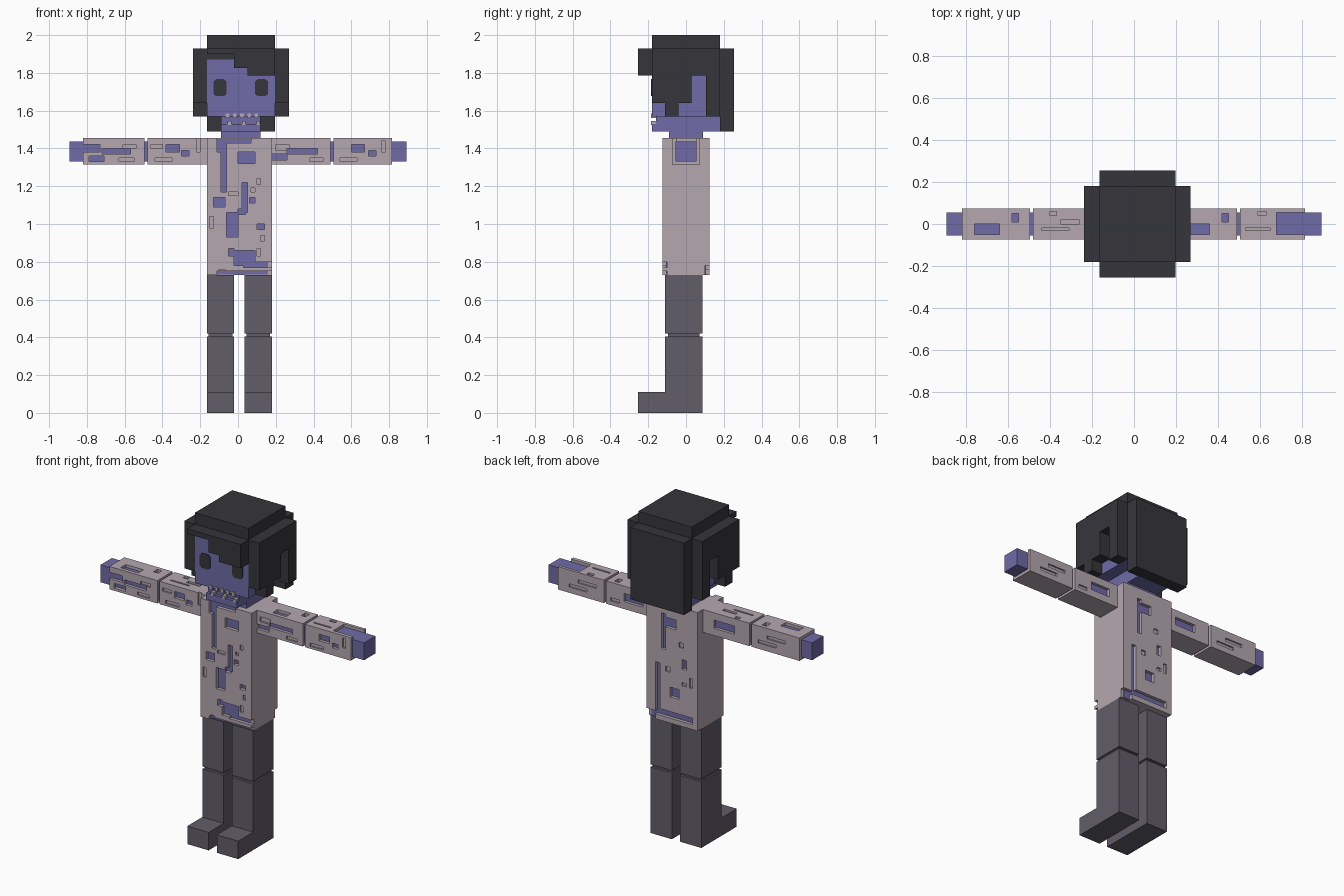
import bpy
import bmesh
import math
from mathutils import Vector

start_cube = bpy.data.objects.get("Cube")
if start_cube:
    bpy.data.objects.remove(start_cube, do_unlink=True)


def make_material(name, color):
    mat = bpy.data.materials.new(name)
    mat.use_nodes = True
    mat.diffuse_color = (*color, 1)
    mat.node_tree.nodes["Principled BSDF"].inputs["Base Color"].default_value = (*color, 1)
    return mat


SKIN = make_material("violet skin", (.16, .145, .39))
CLOTH = make_material("pale mauve cloth", (.46, .39, .43))
HAIR = make_material("charcoal hair", (.037, .036, .042))
TROUSERS = make_material("grey trousers", (.12, .11, .142))


def add_box(bm, x, y, z):
    """Add a box given as (low, high) pairs on each axis."""
    corners = bmesh.ops.create_cube(bm, size=1)["verts"]
    for v in corners:
        v.co = Vector(pair[0] if c < 0 else pair[1] for c, pair in zip(v.co, (x, y, z)))


def finish(bm, name, mat):
    mesh = bpy.data.meshes.new(name)
    bmesh.ops.recalc_face_normals(bm, faces=bm.faces)
    bm.to_mesh(mesh)
    bm.free()
    mesh.materials.append(mat)
    obj = bpy.data.objects.new(name, mesh)
    bpy.context.scene.collection.objects.link(obj)
    return obj


def box(name, mat, x, y, z):
    bm = bmesh.new()
    add_box(bm, x, y, z)
    return finish(bm, name, mat)


def prism(name, mat, outline, axis, low, high):
    """Extrude an outline along x (outline in y, z) or y (outline in x, z)."""
    bm = bmesh.new()
    place = (lambda a, b: (low, a, b)) if axis == "x" else (lambda a, b: (a, low, b))
    face = bm.faces.new([bm.verts.new(place(a, b)) for a, b in outline])
    moved = bmesh.ops.extrude_face_region(bm, geom=[face])["geom"]
    shift = Vector((1, 0, 0) if axis == "x" else (0, 1, 0)) * (high - low)
    bmesh.ops.translate(bm, vec=shift, verts=[g for g in moved if isinstance(g, bmesh.types.BMVert)])
    return finish(bm, name, mat)


def cut_holes(obj, bounds, holes, slots):
    """Cut tears down to the skin, and shallow slots, into a cloth box."""
    bm = bmesh.new()
    (ylo, yhi), ztop = bounds
    for rows, depth in ((holes, .024), (slots, .01)):
        for side, *row in rows:
            a, b, c, d = (n / 100 for n in row)
            if side == "front":
                add_box(bm, (a, b), (ylo - .02, ylo + depth), (c, d))
            elif side == "back":
                add_box(bm, (a, b), (yhi - depth, yhi + .02), (c, d))
            else:
                add_box(bm, (a, b), (c, d), (ztop - depth, ztop + .02))
    cutter = finish(bm, "tear_cutter", CLOTH)
    cutter.hide_render = True
    mod = obj.modifiers.new("tears", "BOOLEAN")
    mod.operation, mod.solver, mod.object = "DIFFERENCE", "EXACT", cutter
    mod.use_self = True
    graph = bpy.context.evaluated_depsgraph_get()
    cut = bpy.data.meshes.new_from_object(obj.evaluated_get(graph))
    obj.modifiers.clear()
    obj.data = cut
    bpy.data.objects.remove(cutter, do_unlink=True)


F, B, T = "front", "back", "top"

# Head, jaw and neck
HEAD_X, HEAD_Y, JAW_X = (-.165, .197), (-.18, .18), (-.09, .12)
box("head", SKIN, HEAD_X, HEAD_Y, (1.57, 1.87))
box("jaw", SKIN, JAW_X, HEAD_Y, (1.49, 1.53))
box("mouth_inside", SKIN, JAW_X, (-.16, .18), (1.52, 1.58))
box("neck", SKIN, JAW_X, (-.09, .09), (1.43, 1.5))
for i in range(5):
    x = -.065 + i * .038
    box("upper_tooth", CLOTH, (x, x + .02), (-.186, -.16), (1.56, 1.585))
    if i % 2 == 0:
        box("lower_tooth", CLOTH, (x + .01, x + .03), (-.186, -.16), (1.525, 1.545))

# Eyes as thin octagonal plates
for cx in (-.095, .125):
    outline = [(cx + sx * .035 * kx, 1.722 + sz * .045 * kz)
               for sx, sz, kx, kz in ((-1, -1, 1, .7), (-1, 1, 1, .7), (-1, 1, .6, 1), (1, 1, .6, 1),
                                      (1, 1, 1, .7), (1, -1, 1, .7), (1, -1, .6, 1), (-1, -1, .6, 1))]
    prism("eye", HAIR, outline, "y", -.186, -.178)

# Hair: crown, back slab, stepped fringe and side locks with ear notches
box("hair_crown", HAIR, HEAD_X, HEAD_Y, (1.86, 2))
box("hair_back", HAIR, HEAD_X, (.18, .255), (1.49, 1.93))
fringe = [(-.165, 1.93), (-.165, 1.9), (-.02, 1.9), (-.02, 1.825), (.05, 1.825),
          (.05, 1.785), (.197, 1.785), (.197, 1.93)]
prism("hair_fringe", HAIR, fringe, "y", -.255, -.18)
lock = [(-.18, 1.93), (-.18, 1.64), (-.11, 1.64), (-.11, 1.57), (-.04, 1.57), (-.04, 1.64),
        (.03, 1.64), (.03, 1.785), (.105, 1.785), (.105, 1.57), (.18, 1.57), (.18, 1.93)]
prism("hair_lock_left", HAIR, lock, "x", .197, .27)
prism("hair_lock_right", HAIR, lock, "x", -.237, -.165)

# Torso: skin core under a torn shirt
box("torso_skin", SKIN, (-.145, .16), (-.105, .105), (.732, 1.45))
shirt = box("shirt", CLOTH, (-.165, .18), (-.125, .125), (.73, 1.455))
shirt_holes = [
    (F, -11, -6, 138, 147), (F, -7, 7, 143, 147), (F, -9, -6, 117, 139), (F, 0, 9, 132, 138),
    (F, -13, -7, 109, 114), (F, 2, 5, 106, 122), (F, 0, 4, 105, 108), (F, -6, 0, 93, 106),
    (F, 10, 14, 97, 100), (F, -5, -2, 83, 87), (F, -2, 9, 78, 86), (F, 3, 20, 77, 80),
    (F, -11, 20, 72, 75), (F, 6, 9, 111, 114),
    (B, 5, 8, 117, 139), (B, -2, 5, 131, 137), (B, 9, 12, 80, 108), (B, -13, 12, 76, 80),
    (B, -4, 2, 89, 95), (B, -9, -6, 108, 114), (B, 12, 20, 72, 78),
]
shirt_slots = [
    (F, -15, -13, 98, 104), (F, 10, 12, 121, 124), (F, 7, 9, 117, 119), (F, -5, 0, 115, 117),
    (F, 12, 14, 91, 94), (F, 10, 12, 83, 87), (F, -10, -7, 73, 76),
    (B, -13, -11, 98, 104), (B, -7, -4, 121, 124), (B, 2, 5, 104, 107), (B, -9, -6, 98, 100),
]
cut_holes(shirt, ((-.125, .125), 1.455), shirt_holes, shirt_slots)

# Arms: a skin core ending in the hand, with two torn sleeve pieces each
upper_left = ([(F, 18, 26, 134, 137), (F, 26, 42, 137, 140), (T, 27, 36, -5, 0), (T, 42, 45, 1, 5),
               (B, 24, 37, 136, 141)],
              [(F, 20, 27, 139, 142), (F, 38, 45, 133, 135), (B, 40, 46, 134, 136)])
lower_left = ([(F, 60, 67, 138, 142), (F, 69, 73, 136, 139), (T, 68, 83, -5, 5.5)],
              [(F, 54, 63, 133, 135), (F, 76, 78, 138, 144), (T, 53, 65, -3, -2), (T, 59, 63, 4, 6),
               (B, 56, 68, 139, 141), (B, 62, 74, 135, 137)])
upper_right = ([(F, -38, -31, 138, 142), (F, -30, -26, 136, 139), (B, -38, -24, 136, 141)],
               [(F, -46, -40, 140, 142), (F, -44, -35, 133, 135), (F, -22, -20, 138, 147),
                (T, -44, -31, -3, -2), (T, -35, -26, 0, 2), (T, -40, -37, 4, 6)])
lower_right = ([(F, -84, -73, 138, 142), (F, -72, -57, 137, 140), (F, -79, -71, 133, 136),
                (T, -76, -64, -5, 0), (T, -58, -55, 1, 5)],
               [(F, -61, -54, 140, 142), (F, -63, -55, 133, 135), (B, -72, -60, 139, 141),
                (B, -66, -54, 135, 137)])
SLEEVE_Y, SLEEVE_Z = (-.073, .073), (1.315, 1.455)
sleeves = {
    "upper_sleeve_left": ((.175, .49), upper_left),
    "lower_sleeve_left": ((.505, .815), lower_left),
    "upper_sleeve_right": ((-.48, -.16), upper_right),
    "lower_sleeve_right": ((-.82, -.495), lower_right),
}
for name, (span, (holes, slots)) in sleeves.items():
    cut_holes(box(name, CLOTH, span, SLEEVE_Y, SLEEVE_Z), (SLEEVE_Y, SLEEVE_Z[1]), holes, slots)
box("arm_and_hand_left", SKIN, (.17, .893), (-.055, .055), (1.332, 1.438))
box("arm_and_hand_right", SKIN, (-.893, -.15), (-.055, .055), (1.332, 1.438))

# Legs: thigh, recessed knee and an L-shaped shin with foot
shin = [(.087, 0), (.087, .405), (-.11, .405), (-.11, .11), (-.255, .11), (-.255, 0)]
for side, low in (("right", -.165), ("left", .035)):
    high = low + .145
    box("thigh_" + side, TROUSERS, (low, high), (-.11, .087), (.42, .73))
    box("knee_" + side, TROUSERS, (low + .01, high - .01), (-.095, .072), (.4, .43))
    prism("shin_and_foot_" + side, TROUSERS, shin, "x", low, high)
